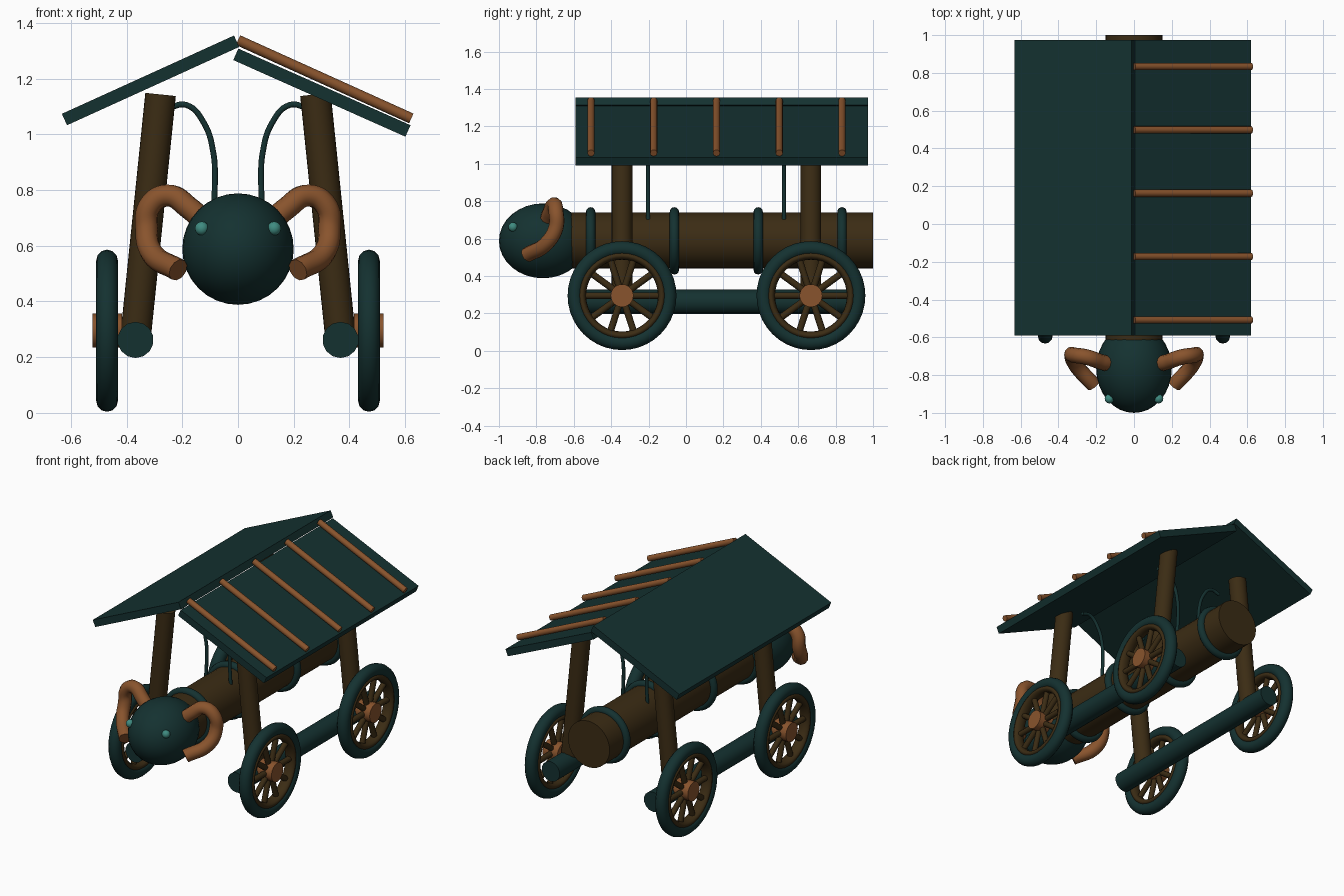
import bpy, math
from mathutils import Vector

if "Cube" in bpy.data.objects:
    bpy.data.objects.remove(bpy.data.objects["Cube"])


def material(name, rgb):
    m = bpy.data.materials.new(name)
    m.diffuse_color = (*rgb, 1)
    m.use_nodes = True
    m.node_tree.nodes["Principled BSDF"].inputs["Base Color"].default_value = m.diffuse_color
    return m


TEAL = material("dark teal", (0.007, 0.031, 0.030))
BROWN = material("dark brown", (0.044, 0.025, 0.007))
COPPER = material("copper", (0.25, 0.088, 0.026))
GLOW = material("bright teal", (0.05, 0.26, 0.22))


def finish(name, mat, smooth=True):
    ob = bpy.context.object
    ob.name = name
    ob.data.materials.append(mat)
    if smooth:
        bpy.ops.object.shade_smooth_by_angle(angle=math.radians(40))
    return ob


def rod(name, a, b, r, mat, sides=24):
    a, b = Vector(a), Vector(b)
    d = b - a
    bpy.ops.mesh.primitive_cylinder_add(
        vertices=sides, radius=r, depth=d.length, location=(a + b) / 2,
        rotation=d.to_track_quat('Z', 'Y').to_euler())
    return finish(name, mat)


def ball(name, loc, scale, mat, segs=32):
    bpy.ops.mesh.primitive_uv_sphere_add(segments=segs, ring_count=segs // 2,
                                         radius=1, location=loc)
    bpy.context.object.scale = scale
    return finish(name, mat)


def ring(name, loc, rot, major, minor, mat, stretch=1):
    bpy.ops.mesh.primitive_torus_add(
        location=loc, rotation=rot, major_radius=major, minor_radius=minor,
        major_segments=40, minor_segments=12)
    bpy.context.object.scale.z = stretch
    return finish(name, mat)


def tube(name, pts, r, mat):
    cu = bpy.data.curves.new(name, 'CURVE')
    cu.dimensions = '3D'
    cu.bevel_depth = r
    cu.bevel_resolution = 3
    cu.resolution_u = 8
    cu.use_fill_caps = True
    sp = cu.splines.new('BEZIER')
    sp.bezier_points.add(len(pts) - 1)
    for bp, p in zip(sp.bezier_points, pts):
        bp.co = p
        bp.handle_left_type = bp.handle_right_type = 'AUTO'
    ob = bpy.data.objects.new(name, cu)
    bpy.context.collection.objects.link(ob)
    bpy.ops.object.select_all(action='DESELECT')
    bpy.context.view_layer.objects.active = ob
    ob.select_set(True)
    bpy.ops.object.convert(target='MESH')
    return finish(name, mat)


def roof_panel(name, ridge, eave):
    # slab whose centre line runs from ridge to eave in the xz plane
    dx, dz = eave[0] - ridge[0], eave[1] - ridge[1]
    bpy.ops.mesh.primitive_cube_add(
        size=1, location=((ridge[0] + eave[0]) / 2, 0.191, (ridge[1] + eave[1]) / 2),
        rotation=(0, -math.atan(dz / dx), 0))
    bpy.context.object.scale = (math.hypot(dx, dz), 1.565, 0.045)
    return finish(name, TEAL, False)


WHEEL_Y = (-0.342, 0.668)

# ram log with bands
rod("ram_log", (0, -0.62, 0.59), (0, 1.0, 0.59), 0.15, BROWN, 32)
for y in (-0.51, -0.062, 0.386, 0.834):
    ring("log_band", (0, y, 0.588), (math.pi / 2, 0, 0), 0.155, 0.025, TEAL)

# ram head
ball("ram_head", (0, -0.765, 0.588), (0.2, 0.235, 0.2), TEAL)

for s in (-1, 1):
    # eyes and curled horns
    ball("eye", (s * 0.13, -0.925, 0.662), (0.025, 0.025, 0.025), GLOW, 16)
    tube("horn", [(s * x, y, z) for x, y, z in (
        (0.12, -0.745, 0.685), (0.175, -0.73, 0.735), (0.25, -0.705, 0.78),
        (0.315, -0.695, 0.745), (0.328, -0.695, 0.66), (0.31, -0.745, 0.575),
        (0.215, -0.85, 0.513))], 0.041, COPPER)

    # side rail
    rod("side_rail", (s * 0.368, -0.54, 0.262), (s * 0.368, 0.866, 0.262), 0.065, TEAL, 14)

    # hanging ropes
    for y in (-0.203, 0.524):
        tube("rope", [(s * x, y, z) for x, z in (
            (0.25, 1.095), (0.185, 1.105), (0.122, 1.04), (0.088, 0.93),
            (0.083, 0.84), (0.09, 0.69))], 0.011, TEAL)

    for y in WHEEL_Y:
        # leaning roof post
        rod("post", (s * 0.37, y, 0.25), (s * 0.278, y, 1.143), 0.055, BROWN)

        # wheel: tyre, inner rim, hub and ten spokes
        c = Vector((s * 0.47, y, 0.295))
        turn = (0, math.pi / 2, 0)
        ring("tyre", c, turn, 0.252, 0.039, TEAL)
        ring("wheel_rim", c, turn, 0.214, 0.022, BROWN, 1.65)
        off = Vector((0.053, 0, 0))
        rod("hub", c - off, c + off, 0.061, COPPER)
        for k in range(10):
            a = k * math.tau / 10
            rod("spoke", c, c + 0.215 * Vector((0, math.cos(a), math.sin(a))),
                0.018, BROWN, 10)

# roof panels, the right one set lower under its battens
roof_panel("roof_left", (-0.005, 1.334), (-0.623, 1.053))
roof_panel("roof_right", (-0.008, 1.287), (0.61, 1.012))
for k in range(5):
    y = -0.508 + 0.3355 * k
    rod("roof_batten", (0.0, y, 1.338), (0.622, y, 1.057), 0.019, COPPER, 12)
